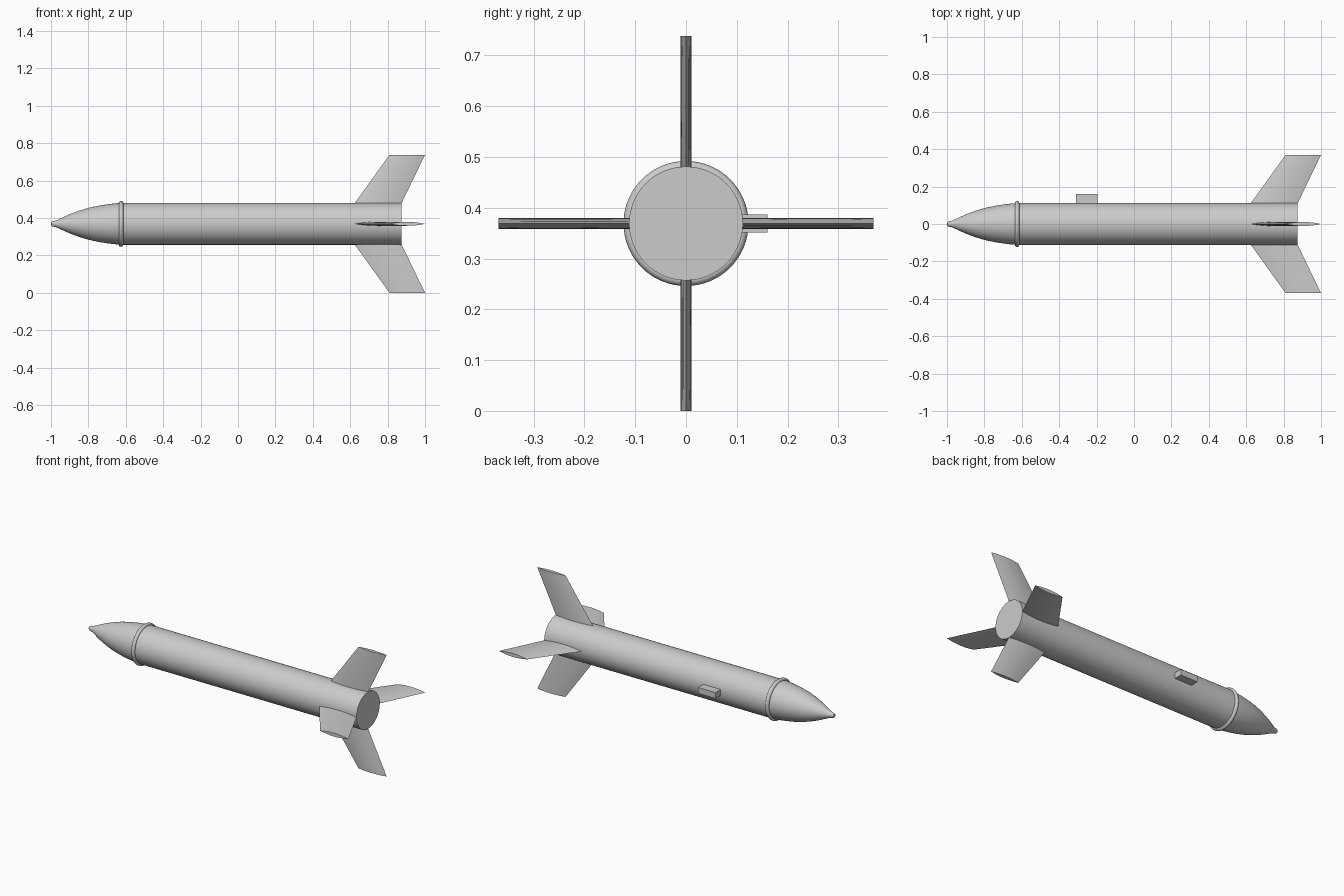
import bpy, bmesh, math
from mathutils import Matrix, Vector

cube = bpy.data.objects.get("Cube")
if cube:
    bpy.data.objects.remove(cube)

AXIS_Z = 0.369
SEGMENTS = 64

grey = bpy.data.materials.new("light grey")
grey.use_nodes = True
colour = (0.6, 0.6, 0.6, 1)
grey.diffuse_color = colour
grey.node_tree.nodes["Principled BSDF"].inputs["Base Color"].default_value = colour


def finish(name, bm, smooth_angle=None):
    bmesh.ops.recalc_face_normals(bm, faces=bm.faces)
    mesh = bpy.data.meshes.new(name)
    bm.to_mesh(mesh)
    bm.free()
    mesh.materials.append(grey)
    obj = bpy.data.objects.new(name, mesh)
    bpy.context.collection.objects.link(obj)
    obj.location.z = AXIS_Z
    if smooth_angle:
        bpy.ops.object.select_all(action='DESELECT')
        obj.select_set(True)
        bpy.context.view_layer.objects.active = obj
        bpy.ops.object.shade_smooth_by_angle(angle=math.radians(smooth_angle))
    return obj


def lathe(name, profile, closed=False):
    """Spin (x, radius) points around the long axis."""
    bm = bmesh.new()
    verts = [bm.verts.new((x, 0, r)) for x, r in profile]
    edges = [bm.edges.new(pair) for pair in zip(verts, verts[1:])]
    if closed:
        edges.append(bm.edges.new((verts[-1], verts[0])))
    bmesh.ops.spin(bm, geom=verts + edges, cent=(0, 0, 0), axis=(1, 0, 0),
                   angle=math.tau, steps=SEGMENTS)
    bmesh.ops.remove_doubles(bm, verts=bm.verts, dist=1e-5)
    return finish(name, bm, 35)


# Straight tube with a flat rear end
lathe("body_tube", [(-0.62, 0), (-0.62, 0.112), (0.875, 0.112), (0.875, 0)])

# Curved nose ending in a small rounded tip
lathe("nose_cone", [(-1, 0), (-0.998, 0.009), (-0.992, 0.014), (-0.98, 0.016),
                    (-0.965, 0.021), (-0.94, 0.033), (-0.9, 0.051),
                    (-0.85, 0.07), (-0.8, 0.085), (-0.75, 0.096),
                    (-0.7, 0.104), (-0.65, 0.11), (-0.61, 0.112)])

# Rounded bead where the nose meets the tube
bead = [(-0.625 + 0.012 * math.cos(a), 0.111 + 0.012 * math.sin(a))
        for a in (math.tau * i / 16 for i in range(16))]
lathe("collar_ring", bead, closed=True)


def fin(name, angle):
    """Swept fin with a lens-shaped section, turned about the long axis."""
    bm = bmesh.new()
    steps = 8
    rings = []
    for front, back, radius in ((0.62, 0.872, 0.105), (0.81, 1.0, 0.369)):
        ring = []
        for i in range(2 * steps):
            t = i / steps if i <= steps else 2 - i / steps
            side = 1 if i <= steps else -1
            half = 0.0105 * 4 * t * (1 - t) * side
            ring.append(bm.verts.new((front + (back - front) * t, half, radius)))
        rings.append(ring)
        bm.faces.new(ring)
    for i in range(2 * steps):
        j = (i + 1) % (2 * steps)
        bm.faces.new((rings[0][i], rings[0][j], rings[1][j], rings[1][i]))
    bm.transform(Matrix.Rotation(angle, 4, 'X'))
    finish(name, bm, 15)


for index, label in enumerate(("top", "front", "bottom", "back")):
    fin(label + "_fin", index * math.pi / 2)

# Launch lug block on the back of the tube
bm = bmesh.new()
bmesh.ops.create_cube(bm, size=1, matrix=Matrix.LocRotScale(
    Vector((-0.252, 0.13, 0)), None, Vector((0.116, 0.06, 0.036))))
finish("launch_lug", bm)
